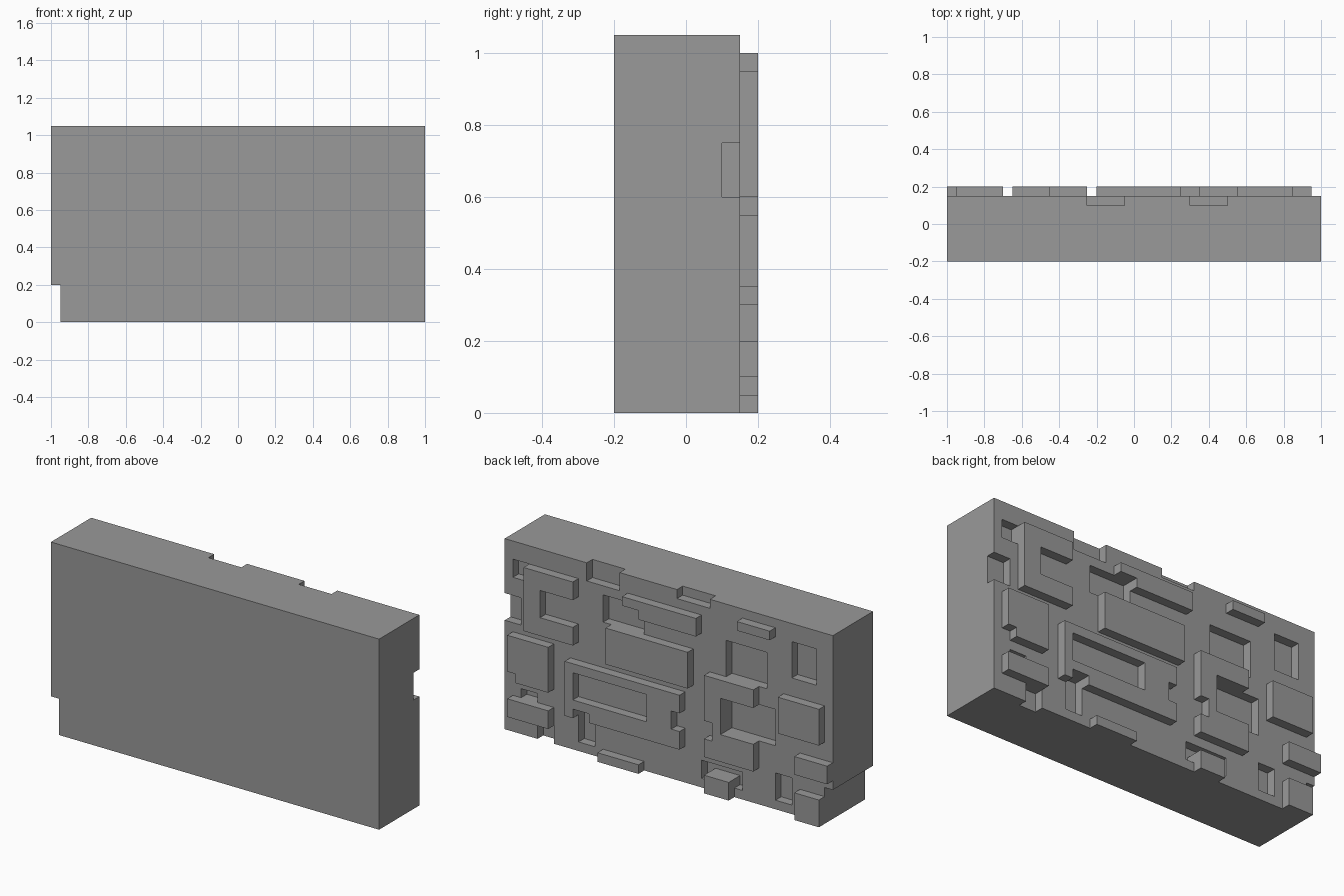
import bpy
import bmesh

CELL = 0.05                              # layout module of the back wall
FRONT, FLOOR, WALL, TOP = -0.2, 0.1, 0.15, 0.2   # depth levels along y

if "Cube" in bpy.data.objects:
    bpy.data.objects.remove(bpy.data.objects["Cube"], do_unlink=True)

grey = bpy.data.materials.new("plain grey")
grey.use_nodes = True
grey.diffuse_color = (0.32, 0.32, 0.32, 1)
grey.node_tree.nodes["Principled BSDF"].inputs["Base Color"].default_value = (0.32, 0.32, 0.32, 1)


def block(name, rect, y0, y1, grow=0.0):
    """Box from a rectangle (u0, v0, u1, v1): u cells from x=+1, v cells down from the top."""
    u0, v0, u1, v1 = rect
    x0, x1 = 1 - u1 * CELL, 1 - u0 * CELL
    z0, z1 = (21 - v1) * CELL, (21 - v0) * CELL
    # Cutters that reach the slab's rim run past it
    if grow:
        x0, x1 = x0 - grow * (u1 == 40), x1 + grow * (u0 == 0)
        z0, z1 = z0 - grow * (v1 == 21), z1 + grow * (v0 == 0)
    bm = bmesh.new()
    bmesh.ops.create_cube(bm, size=1)
    for v in bm.verts:
        v.co = (x1 if v.co.x > 0 else x0, y1 if v.co.y > 0 else y0, z1 if v.co.z > 0 else z0)
    mesh = bpy.data.meshes.new(name)
    bm.to_mesh(mesh)
    bm.free()
    mesh.materials.append(grey)
    obj = bpy.data.objects.new(name, mesh)
    bpy.context.collection.objects.link(obj)
    return obj


def carve(obj, cutters):
    """Subtract the cutters, bake the result and drop the cutters."""
    for cutter in cutters:
        mod = obj.modifiers.new("carve", 'BOOLEAN')
        mod.operation, mod.solver, mod.object = 'DIFFERENCE', 'EXACT', cutter
    bpy.context.view_layer.update()
    graph = bpy.context.evaluated_depsgraph_get()
    baked = bpy.data.meshes.new_from_object(obj.evaluated_get(graph))
    obj.modifiers.clear()
    obj.data = baked
    for cutter in cutters:
        bpy.data.objects.remove(cutter, do_unlink=True)


# Main slab with its sunken pockets
slab = block("wall_slab", (0, 0, 40, 21), FRONT, WALL)
pockets = [
    (1, 2, 3, 4), (0, 6, 2, 9), (2, 16, 4, 17), (4, 19, 6, 21),
    (10, 0, 14, 2), (21, 0, 25, 1), (12, 3, 17, 6), (9, 16, 11, 20),
    (35, 2, 38, 6), (27, 4, 32, 8), (27, 10, 33, 14), (33, 17, 35, 20),
    (24, 18, 29, 20),
]
cutters = [block("pocket_cutter", r, FLOOR, 0.3, grow=0.1) for r in pockets]
# Notch through the lower corner
cutters.append(block("corner_cutter", (39, 17, 40, 21), -0.5, 0.5, grow=0.1))
carve(slab, cutters)

# Raised plates: name, outer rectangle, rectangles removed from it
plates = [
    ("bracket_plate", (3, 2, 9, 9), [(5, 4, 9, 7)]),
    ("side_plate", (1, 10, 6, 15), [(1, 14, 2, 15)]),
    ("low_side_plate", (1, 17, 6, 19), []),
    ("upper_bar", (15, 2, 24, 4), [(15, 3, 17, 4)]),
    ("centre_plate", (13, 6, 23, 10), []),
    ("frame_plate", (8, 11, 22, 17), [(9, 12, 18, 15), (21, 13, 22, 15), (9, 16, 11, 17)]),
    ("small_top_bar", (29, 1, 33, 2), []),
    ("hook_plate", (25, 8, 31, 17), [(27, 10, 31, 14), (25, 13, 26, 15)]),
    ("far_side_plate", (34, 8, 39, 12), []),
    ("edge_plate", (36, 14, 40, 16), []),
    ("corner_plate", (36, 18, 39, 21), []),
    ("bottom_bar", (12, 20, 17, 21), []),
]
for name, rect, cuts in plates:
    plate = block(name, rect, WALL, TOP)
    u0, v0, u1, v1 = rect
    holes = []
    for a, b, c, d in cuts:
        # Cuts on the plate's rim run past it
        e = 0.5
        a, c = a - e * (a == u0), c + e * (c == u1)
        b, d = b - e * (b == v0), d + e * (d == v1)
        holes.append(block("plate_cutter", (a, b, c, d), 0.0, 0.4))
    if holes:
        carve(plate, holes)

# Bottom block, set into the pocket behind it
block("bottom_block", (25, 19, 28, 21), FLOOR, TOP)
